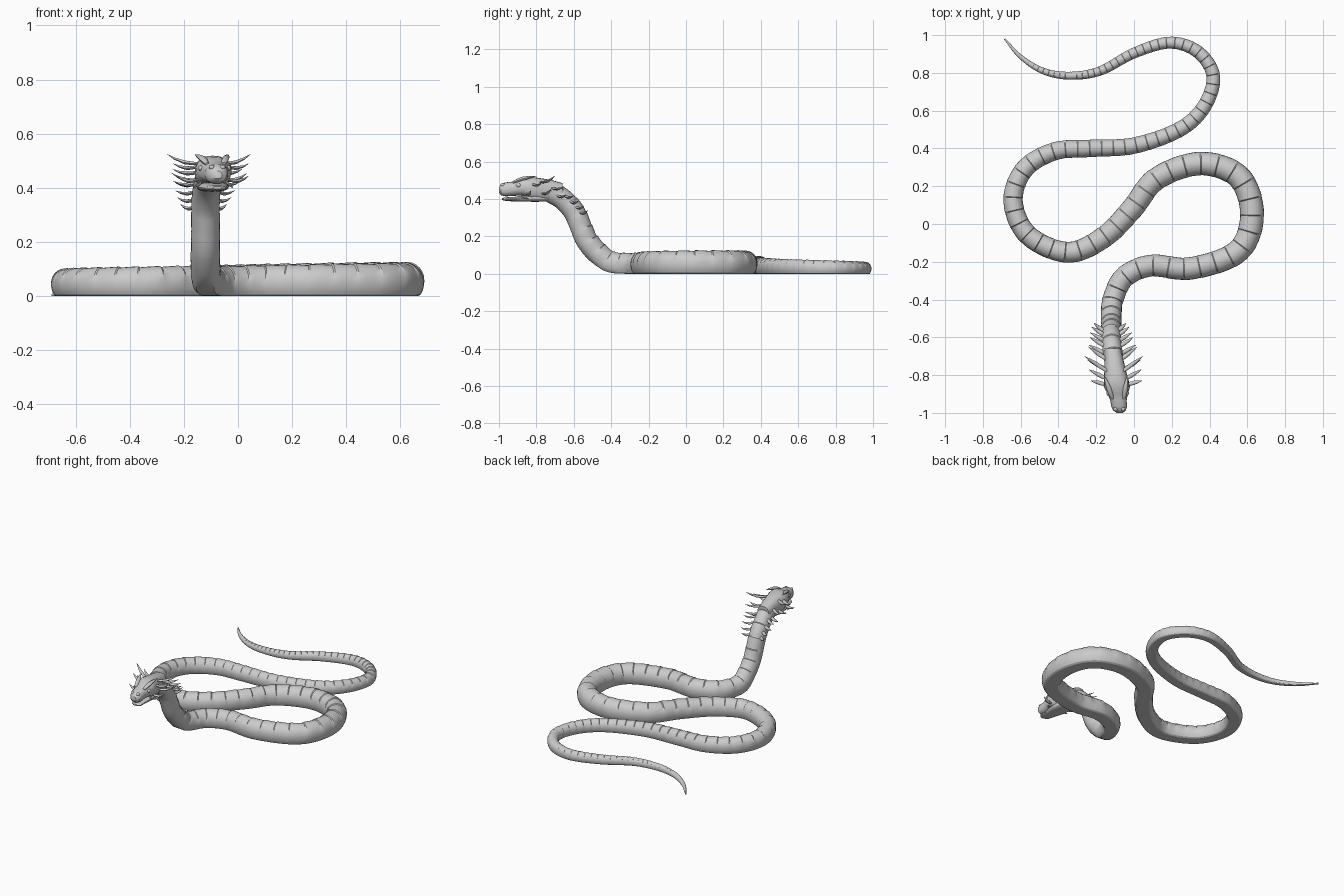
import bpy, bmesh, math
from mathutils import Vector

cube = bpy.data.objects.get("Cube")
if cube:
    bpy.data.objects.remove(cube)

grey = bpy.data.materials.new("stone_grey")
grey.use_nodes = True
colour = (0.6, 0.6, 0.6, 1)
grey.diffuse_color = colour
grey.node_tree.nodes["Principled BSDF"].inputs["Base Color"].default_value = colour


def finish(name, bm, angle=35):
    bmesh.ops.recalc_face_normals(bm, faces=bm.faces)
    mesh = bpy.data.meshes.new(name)
    bm.to_mesh(mesh)
    bm.free()
    mesh.materials.append(grey)
    obj = bpy.data.objects.new(name, mesh)
    bpy.context.collection.objects.link(obj)
    bpy.ops.object.select_all(action="DESELECT")
    obj.select_set(True)
    bpy.context.view_layer.objects.active = obj
    bpy.ops.object.shade_smooth_by_angle(angle=math.radians(angle))
    return obj


def loft(name, rings, angle=35):
    """Skin a list of equal point rings and cap both ends."""
    bm = bmesh.new()
    loops = [[bm.verts.new(p) for p in ring] for ring in rings]
    n = len(loops[0])
    for a, b in zip(loops, loops[1:]):
        for i in range(n):
            j = (i + 1) % n
            bm.faces.new((a[i], a[j], b[j], b[i]))
    bm.faces.new(loops[0])
    bm.faces.new(loops[-1])
    return finish(name, bm, angle)


def smooth_path(points, steps=14):
    """Catmull-Rom curve through the points."""
    pts = [points[0] * 2 - points[1]] + points + [points[-1] * 2 - points[-2]]
    out = []
    for a, b, c, d in zip(pts, pts[1:], pts[2:], pts[3:]):
        for k in range(steps):
            t = k / steps
            out.append(0.5 * (2 * b + (c - a) * t + (2 * a - 5 * b + 4 * c - d) * t ** 2
                              + (3 * b - a - 3 * c + d) * t ** 3))
    return out + [points[-1]]


# Body: winding ground path from tail tip, then the rising neck
ground = [(-.685, .98), (-.60, .885), (-.48, .81), (-.34, .785), (-.18, .81), (0, .905),
          (.19, .96), (.34, .91), (.42, .78), (.37, .62), (.24, .50), (0, .415),
          (-.23, .40), (-.42, .385), (-.58, .29), (-.64, .12), (-.56, -.06), (-.35, -.15),
          (-.16, -.07), (-.01, .08), (.12, .24), (.35, .32), (.555, .25), (.625, .05),
          (.55, -.145), (.30, -.235), (.09, -.22), (-.05, -.28)]
neck = [(-.11, -.395, .008), (-.12, -.47, .055), (-.12, -.53, .125), (-.12, -.565, .205),
        (-.12, -.60, .28), (-.115, -.66, .345), (-.105, -.73, .385)]
path = smooth_path([Vector((x, y, 0)) for x, y in ground] + [Vector(p) for p in neck])
lengths = [0]
for a, b in zip(path, path[1:]):
    lengths.append(lengths[-1] + (b - a).length)
total = lengths[-1]


def sample(s):
    s = min(max(s, 0), total)
    i = next((k for k in range(1, len(path)) if lengths[k] >= s), len(path) - 1)
    t = (s - lengths[i - 1]) / max(lengths[i] - lengths[i - 1], 1e-6)
    return path[i - 1].lerp(path[i], t)


def girth(s):
    t = s / total
    return max(.005, .063 * min(1, t / .7) ** .48) - .012 * max(0, (t - .75) / .25)


def body_ring(s, swell, sides=24):
    p, w = sample(s), girth(s)
    t = (sample(s + .02) - sample(s - .02)).normalized()
    side = t.cross(Vector((0, 0, 1))).normalized()
    up = side.cross(t)
    lift = min(1, max(0, p.z / .06))
    floor = -.8 - .2 * lift
    centre = p + Vector((0, 0, .88 * w * (1 - lift) + .055 * lift))
    ring = []
    for k in range(sides):
        c, v = math.cos(math.tau * k / sides), math.sin(math.tau * k / sides)
        power = .65 + .35 * lift if v < 0 else 1
        c = math.copysign(abs(c) ** power, c)
        grow = 1 + swell * min(1, max(0, v + .35))
        q = centre + side * (c * w * grow) + up * (max(v, floor) * w * 1.1 * grow)
        q.z = max(q.z, 0)
        ring.append(q)
    return ring


# Overlapping scutes: each band flares, then steps in
rings, s = [], 0
while s < total:
    step = max(.03, girth(s) * 1.4)
    for f, swell in ((0, -.035), (.3, -.01), (.65, .015), (.94, .03)):
        rings.append(body_ring(s + f * step, swell))
    s += step
loft("body", [r for r in rings if r], 28)


# Head frame: u sideways from the slightly turned head axis
def at(u, y, z):
    return Vector((-.075 - (y + 1) * .11 + u, y, z))


def head_ring(y, w, top, bottom, sides=20):
    mid, h = (top + bottom) / 2, (top - bottom) / 2
    ring = []
    for k in range(sides):
        c, v = math.cos(math.tau * k / sides), math.sin(math.tau * k / sides)
        ring.append(at(math.copysign(abs(c) ** .8, c) * w, y,
                       mid + math.copysign(abs(v) ** .85, v) * h))
    return ring


loft("head", [head_ring(*r) for r in (
    (-.66, .044, .485, .38), (-.72, .05, .502, .386), (-.78, .058, .512, .388),
    (-.83, .066, .519, .392), (-.87, .066, .514, .418), (-.90, .053, .502, .418),
    (-.935, .043, .492, .416), (-.965, .042, .489, .414), (-.988, .033, .478, .42),
    (-1, .016, .462, .434))])
loft("lower_jaw", [head_ring(*r) for r in (
    (-.74, .04, .42, .387), (-.80, .056, .425, .385), (-.86, .056, .42, .386),
    (-.92, .04, .411, .387), (-.965, .034, .409, .39), (-.983, .016, .405, .395))])


def spike(name, base, tip, width, thick, droop=.012, sides=8):
    """Flattened, gently curved leaf-shaped spike."""
    axis = (tip - base).normalized()
    flat = axis.cross(Vector((0, 0, 1))).normalized()
    up = flat.cross(axis)
    rows = []
    for f, g in ((0, .6), (.2, .95), (.45, 1), (.75, .6), (1, .06)):
        c = base.lerp(tip, f) - up * (droop * math.sin(math.pi * f))
        rows.append([c + flat * (math.cos(math.tau * k / sides) * width * g)
                     + up * (math.sin(math.tau * k / sides) * thick * g) for k in range(sides)])
    return loft(name, rows, 50)


def ball(name, centre, size):
    bm = bmesh.new()
    bmesh.ops.create_uvsphere(bm, u_segments=14, v_segments=8, radius=1)
    for v in bm.verts:
        v.co = centre + Vector(v.co[k] * size[k] for k in range(3))
    return finish(name, bm, 60)


# Frill rows: base (u, y, z) and tip (u, y, z)
frill = [((.055, -.85, .43), (.135, -.83, .445)), ((.05, -.82, .48), (.14, -.77, .49)),
         ((.04, -.78, .49), (.155, -.70, .525)), ((.045, -.77, .43), (.14, -.72, .455)),
         ((.035, -.72, .46), (.13, -.65, .47)), ((.035, -.69, .42), (.125, -.64, .425)),
         ((.035, -.65, .42), (.115, -.60, .42)), ((.035, -.62, .39), (.11, -.575, .39)),
         ((.035, -.59, .36), (.10, -.545, .365)), ((.035, -.57, .33), (.085, -.525, .34))]

for word, m in (("left", 1), ("right", -1)):
    def put(u, y, z):
        return at(u * m, y, z)
    for i, (base, tip) in enumerate(frill):
        spike(f"{word}_frill_spine_{i + 1}", put(*base), put(*tip), .011, .007)
    # Brow ridge, cheek barb, eye and nostril
    spike(f"{word}_brow", put(.03, -.925, .488), put(.062, -.80, .522), .013, .011, -.006)
    spike(f"{word}_cheek_barb", put(.05, -.88, .418), put(.074, -.845, .40), .007, .006, 0)
    ball(f"{word}_eye", put(.05, -.895, .473), (.01, .014, .011))
    ball(f"{word}_nostril", put(.02, -.98, .476), (.011, .012, .009))
